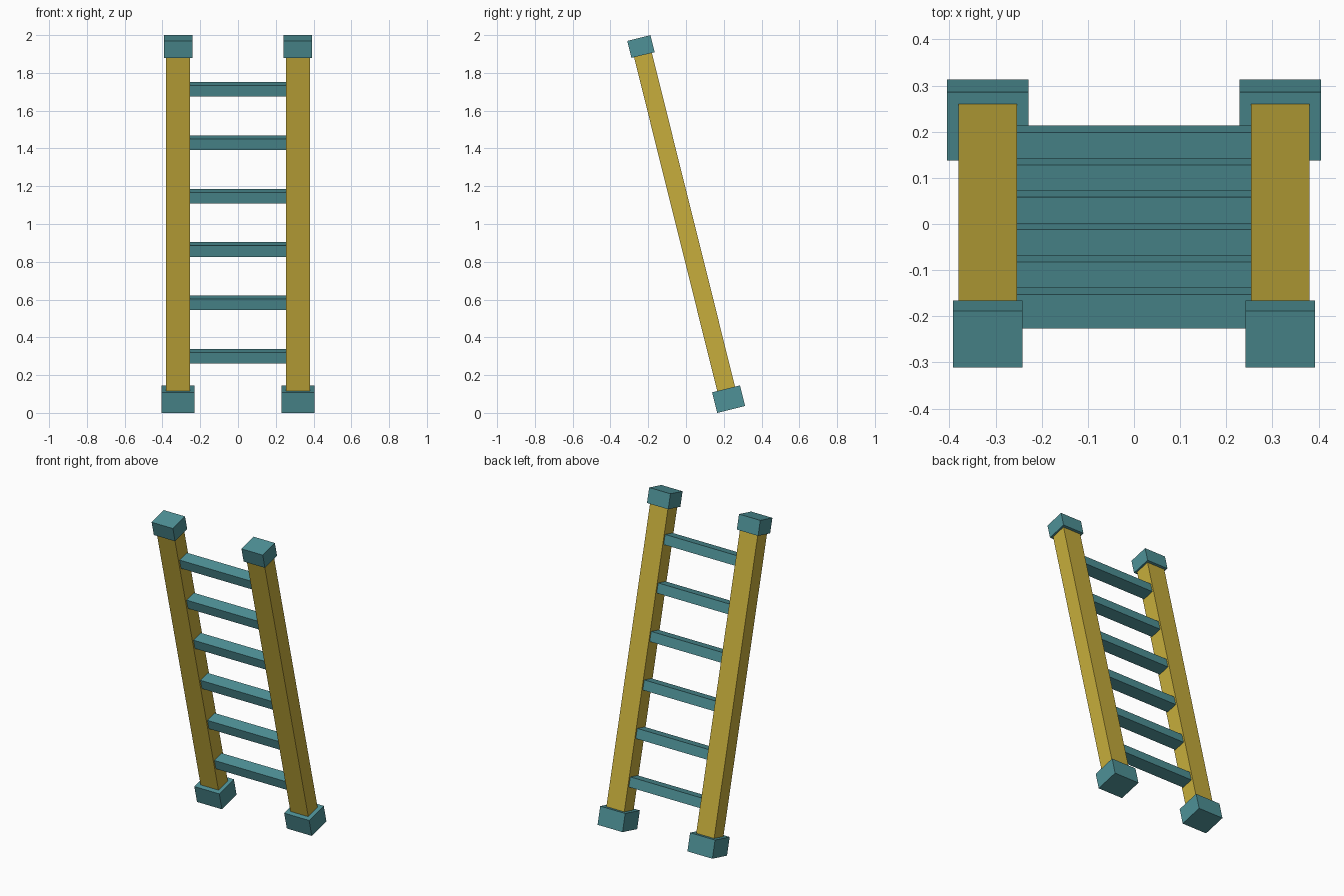
import bpy
import bmesh
from math import radians
from mathutils import Matrix, Vector

cube = bpy.data.objects.get("Cube")
if cube:
    bpy.data.objects.remove(cube, do_unlink=True)


def material(name, rgb):
    m = bpy.data.materials.new(name)
    m.use_nodes = True
    m.diffuse_color = (*rgb, 1)
    m.node_tree.nodes["Principled BSDF"].inputs["Base Color"].default_value = (*rgb, 1)
    return m


teal = material("teal", (0.077, 0.285, 0.31))
yellow = material("mustard yellow", (0.57, 0.42, 0.045))

# The whole ladder leans towards the front
LEAN = Matrix.Rotation(radians(14), 4, "X")
FOOT = Vector((0, 0.2255, 0.0727))
HEAD = Vector((0, -0.2385, 1.9396))
RAIL_X = 0.317


def leaning_box(name, centre, size, mat):
    """Box of the given size, tilted with the ladder."""
    bm = bmesh.new()
    bmesh.ops.create_cube(bm, size=1, matrix=Matrix.Diagonal((*size, 1)))
    mesh = bpy.data.meshes.new(name)
    bm.to_mesh(mesh)
    bm.free()
    mesh.materials.append(mat)
    obj = bpy.data.objects.new(name, mesh)
    obj.matrix_world = Matrix.Translation(centre) @ LEAN
    bpy.context.collection.objects.link(obj)
    return obj


# Rails with their feet and top caps
for side, sign in (("left", 1), ("right", -1)):
    shift = Vector((sign * RAIL_X, 0, 0))
    rail_length = (HEAD - FOOT).length
    leaning_box(side + "_rail", (FOOT + HEAD) / 2 + shift, (0.126, 0.097, rail_length), yellow)
    leaning_box(side + "_foot", FOOT + shift, (0.176, 0.152, 0.112), teal)
    leaning_box(side + "_top_cap", HEAD + shift, (0.15, 0.126, 0.093), teal)

# Rungs, evenly spaced between the rails
for i in range(6):
    z = 0.30 + 0.2825 * i
    centre = FOOT.lerp(HEAD, (z - FOOT.z) / (HEAD.z - FOOT.z))
    leaning_box(f"rung_{i + 1}", centre, (0.52, 0.076, 0.061), teal)
